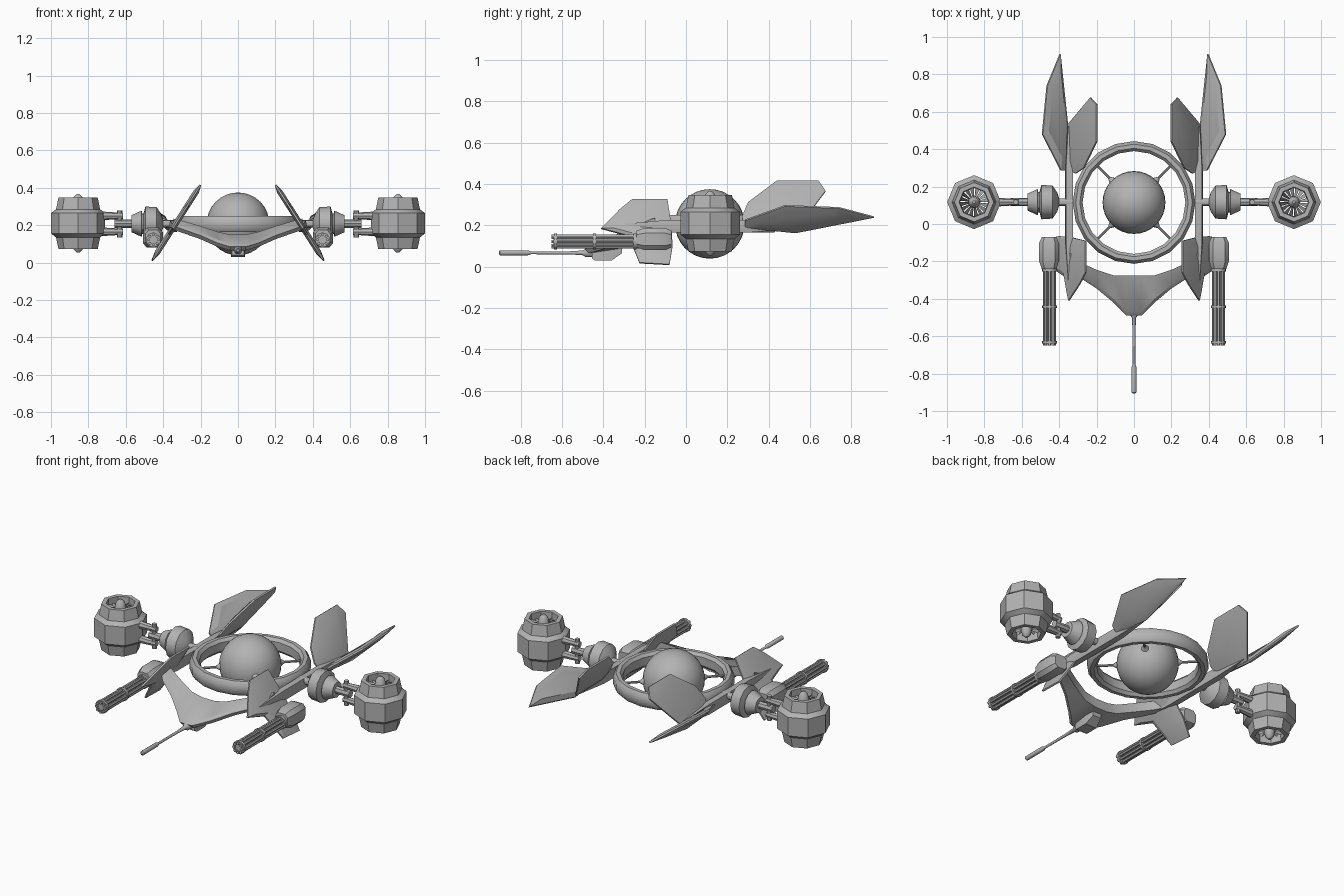
import bpy, bmesh, math
from mathutils import Vector, Matrix

if "Cube" in bpy.data.objects:
    bpy.data.objects.remove(bpy.data.objects["Cube"])

grey = bpy.data.materials.new("hull_grey")
grey.diffuse_color = (0.45, 0.45, 0.45, 1)
grey.use_nodes = True
grey.node_tree.nodes["Principled BSDF"].inputs["Base Color"].default_value = grey.diffuse_color
ROT = {"z": Matrix(), "x": Matrix.Rotation(math.pi / 2, 4, "Y"),
       "y": Matrix.Rotation(math.pi / 2, 4, "X")}  # "y" maps height to -y


def finish(name, bm, angle=40):
    bmesh.ops.recalc_face_normals(bm, faces=bm.faces)
    me = bpy.data.meshes.new(name)
    bm.to_mesh(me)
    bm.free()
    me.materials.append(grey)
    ob = bpy.data.objects.new(name, me)
    bpy.context.collection.objects.link(ob)
    bpy.ops.object.select_all(action="DESELECT")
    ob.select_set(True)
    bpy.context.view_layer.objects.active = ob
    bpy.ops.object.shade_smooth_by_angle(angle=math.radians(angle))
    return ob


def skin(bm, rings, caps=True, loop=False):
    """Join rings of equal point count with quads."""
    vs = [[bm.verts.new(p) for p in r] for r in rings]
    n = len(vs[0])
    for a, b in zip(vs, vs[1:] + (vs[:1] if loop else [])):
        for i in range(n):
            bm.faces.new((a[i], a[(i + 1) % n], b[(i + 1) % n], b[i]))
    if caps and not loop:
        bm.faces.new(vs[0])
        bm.faces.new(vs[-1])


def turned(bm, profile, centre, axis="z", segs=8, loop=False, phase=0.0):
    """Lathe a (radius, height) profile around an axis."""
    m = Matrix.Translation(centre) @ ROT[axis]
    skin(bm, [[m @ Vector((r * math.cos(phase + math.tau * i / segs),
                           r * math.sin(phase + math.tau * i / segs), h))
               for i in range(segs)] for r, h in profile], loop=loop)


def lathe(name, *args, angle=40, **kw):
    bm = bmesh.new()
    turned(bm, *args, **kw)
    return finish(name, bm, angle)


def rod(bm, a, b, r, segs=8, r2=None):
    a, b = Vector(a), Vector(b)
    q = (b - a).to_track_quat("Z", "Y")
    ring = [q @ Vector((math.cos(math.tau * i / segs), math.sin(math.tau * i / segs), 0))
            for i in range(segs)]
    skin(bm, [[a + p * r for p in ring], [b + p * (r if r2 is None else r2) for p in ring]])


def blade(name, pts, thick):
    """Thin fin with a sharp rim and a raised middle."""
    pts = [Vector(p) for p in pts]
    c = sum(pts, Vector()) / len(pts)
    n = Vector()
    for a, b in zip(pts, pts[1:] + pts[:1]):
        n += (a - c).cross(b - c)
    n = n.normalized() * thick / 2
    rings = [[c + (p - c) * 0.7 + n for p in pts], [p + n * 0.3 for p in pts],
             [p - n * 0.3 for p in pts], [c + (p - c) * 0.7 - n for p in pts]]
    bm = bmesh.new()
    skin(bm, rings)
    finish(name, bm, 20)


# Core ball, ring and diagonal spokes
C = Vector((0, 0.115, 0.207))
bm = bmesh.new()
bmesh.ops.create_uvsphere(bm, u_segments=32, v_segments=16, radius=0.168,
                          matrix=Matrix.Translation(C))
finish("core_ball", bm)
lathe("core_ring", [(0.275, -0.025), (0.29, -0.042), (0.312, -0.042), (0.328, -0.02),
                    (0.328, 0.02), (0.312, 0.042), (0.29, 0.042), (0.275, 0.025)],
      C, segs=20, loop=True)
bm = bmesh.new()
for k in range(4):
    d = Vector((math.cos(math.pi / 4 + k * math.pi / 2), math.sin(math.pi / 4 + k * math.pi / 2), 0))
    rod(bm, C + d * 0.15, C + d * 0.185, 0.03, 12, 0.008)
    rod(bm, C + d * 0.18, C + d * 0.285, 0.007)
finish("ring_spokes", bm)

for s, side in ((1, "right"), (-1, "left")):
    P = Vector((s * 0.855, 0.117, 0.21))
    # Engine pod: hollow shell, spinner and fan blades
    lathe(side + "_engine_shell",
          [(0.08, 0.137), (0.105, 0.137), (0.118, 0.075), (0.144, 0.055), (0.144, -0.055),
           (0.118, -0.075), (0.105, -0.137), (0.08, -0.137), (0.075, 0)],
          P, loop=True, angle=35)
    lathe(side + "_engine_spinner",
          [(0.008, 0.156), (0.024, 0.14), (0.032, 0.1), (0.032, -0.1), (0.024, -0.14),
           (0.008, -0.156)], P, segs=12)
    bm = bmesh.new()
    for h in (0.085, -0.085):
        for k in range(16):
            a = math.tau * k / 16
            quad = [(0.028, a, 0.02), (0.078, a, 0.02), (0.078, a + 0.3, -0.02), (0.028, a + 0.3, -0.02)]
            bm.faces.new([bm.verts.new(P + Vector((r * math.cos(t), r * math.sin(t), h + z)))
                          for r, t, z in quad])
    finish(side + "_engine_fan", bm)

    # Clevis rods, hinge pin and swivel joint between pod and ring
    bm = bmesh.new()
    for z in (0.25, 0.165):
        rod(bm, (s * 0.74, 0.117, z), (s * 0.615, 0.117, z), 0.024, 8, 0.016)
    rod(bm, (s * 0.632, 0.117, 0.135), (s * 0.632, 0.117, 0.28), 0.014)
    rod(bm, (s * 0.66, 0.117, 0.208), (s * 0.55, 0.117, 0.208), 0.022)
    finish(side + "_engine_hinge", bm)
    lathe(side + "_swivel_joint",
          [(0.02, s * 0.31), (0.02, s * 0.40), (0.05, s * 0.41), (0.088, s * 0.435),
           (0.092, s * 0.495), (0.055, s * 0.505), (0.055, s * 0.512), (0.07, s * 0.515),
           (0.045, s * 0.57)], (0, 0.117, 0.208), axis="x", segs=12, angle=30)

    # Side beam carrying the fins
    bm = bmesh.new()
    skin(bm, [[(s * (0.345 + dx * w), y, 0.195 + dz * w) for dx, dz in
               ((-0.018, -0.03), (0.018, -0.03), (0.024, 0), (0.018, 0.03), (-0.018, 0.03))]
              for y, w in ((0.52, 0.4), (0.3, 1), (-0.1, 1), (-0.3, 0.4))])
    finish(side + "_side_beam", bm)

    # Fins: two at the rear in a V, one leaning at the front
    blade(side + "_long_rear_fin",
          [(s * x, y, z) for x, y, z in ((0.36, 0.285, 0.19), (0.355, 0.53, 0.165),
           (0.395, 0.91, 0.24), (0.465, 0.74, 0.285), (0.49, 0.48, 0.295), (0.39, 0.285, 0.225))], 0.03)
    lean = lambda y, z: (s * (0.2 + (0.415 - z) / 1.56), y, z)
    blade(side + "_upper_rear_fin",
          [lean(y, z) for y, z in ((0.29, 0.18), (0.27, 0.24), (0.30, 0.31), (0.44, 0.415),
                                   (0.64, 0.415), (0.675, 0.365), (0.53, 0.175))], 0.03)
    blade(side + "_front_fin",
          [lean(y, z) for y, z in ((-0.07, 0.2), (-0.09, 0.325), (-0.26, 0.325), (-0.32, 0.276),
                                   (-0.41, 0.184), (-0.28, 0.15), (-0.25, 0.08), (-0.225, 0.018),
                                   (-0.08, 0.01), (-0.065, 0.1))], 0.03)

    # Rotary gun: housing, bands and a ring of barrels
    G = Vector((s * 0.452, 0, 0.122))
    bm = bmesh.new()
    skin(bm, [[G + Vector((s * x * w, y, z * w + 0.01)) for x, z in
               ((-0.05, -0.03), (-0.03, -0.052), (0.035, -0.052), (0.055, -0.03),
                (0.055, 0.03), (0.035, 0.055), (-0.03, 0.055), (-0.05, 0.03))]
              for y, w in ((-0.07, 0.75), (-0.10, 1), (-0.20, 1), (-0.24, 0.75))])
    finish(side + "_gun_housing", bm, 30)
    bm = bmesh.new()
    for k in range(8):
        a = math.tau * k / 8
        off = Vector((0.027 * math.cos(a), 0, 0.027 * math.sin(a)))
        rod(bm, G + off + Vector((0, -0.22, 0)), G + off + Vector((0, -0.65, 0)), 0.0085, 6)
    rod(bm, G + Vector((0, -0.22, 0)), G + Vector((0, -0.64, 0)), 0.016)
    for y in (-0.24, -0.435, -0.625):
        rod(bm, G + Vector((0, y, 0)), G + Vector((0, y - 0.014, 0)), 0.039, 16)
    finish(side + "_gun_barrels", bm)

# Swept nose collar lofted across the width
half = ((0.04, -0.275, -0.49, 0.125, 0.085), (0.11, -0.275, -0.42, 0.14, 0.105),
        (0.2, -0.245, -0.345, 0.17, 0.145), (0.3, -0.2, -0.28, 0.2, 0.18),
        (0.345, -0.15, -0.23, 0.21, 0.195))
bm = bmesh.new()
skin(bm, [[(x, yb, zb + 0.025), (x, yf + 0.02, zf + 0.018), (x, yf, zf),
           (x, yf + 0.02, zf - 0.02), (x, yb, zb - 0.03)]
          for x, yb, yf, zb, zf in [(-h[0], *h[1:]) for h in half[::-1]] + list(half)])
finish("nose_collar", bm, 30)

# Nose sensor block and long probe
bm = bmesh.new()
skin(bm, [[(x * w, y, z) for x, z in ((-0.038, z0), (0.038, z0), (0.038, 0.1), (-0.038, 0.1))]
          for y, w, z0 in ((-0.31, 0.7, 0.065), (-0.36, 1, 0.03), (-0.44, 1, 0.03), (-0.455, 0.85, 0.04))])
finish("nose_block", bm, 30)
lathe("nose_probe", [(0.022, 0.44), (0.022, 0.485), (0.012, 0.5), (0.008, 0.56), (0.007, 0.75),
                     (0.013, 0.765), (0.013, 0.9), (0.007, 0.905)],
      (0, 0, 0.067), axis="y", segs=10)
